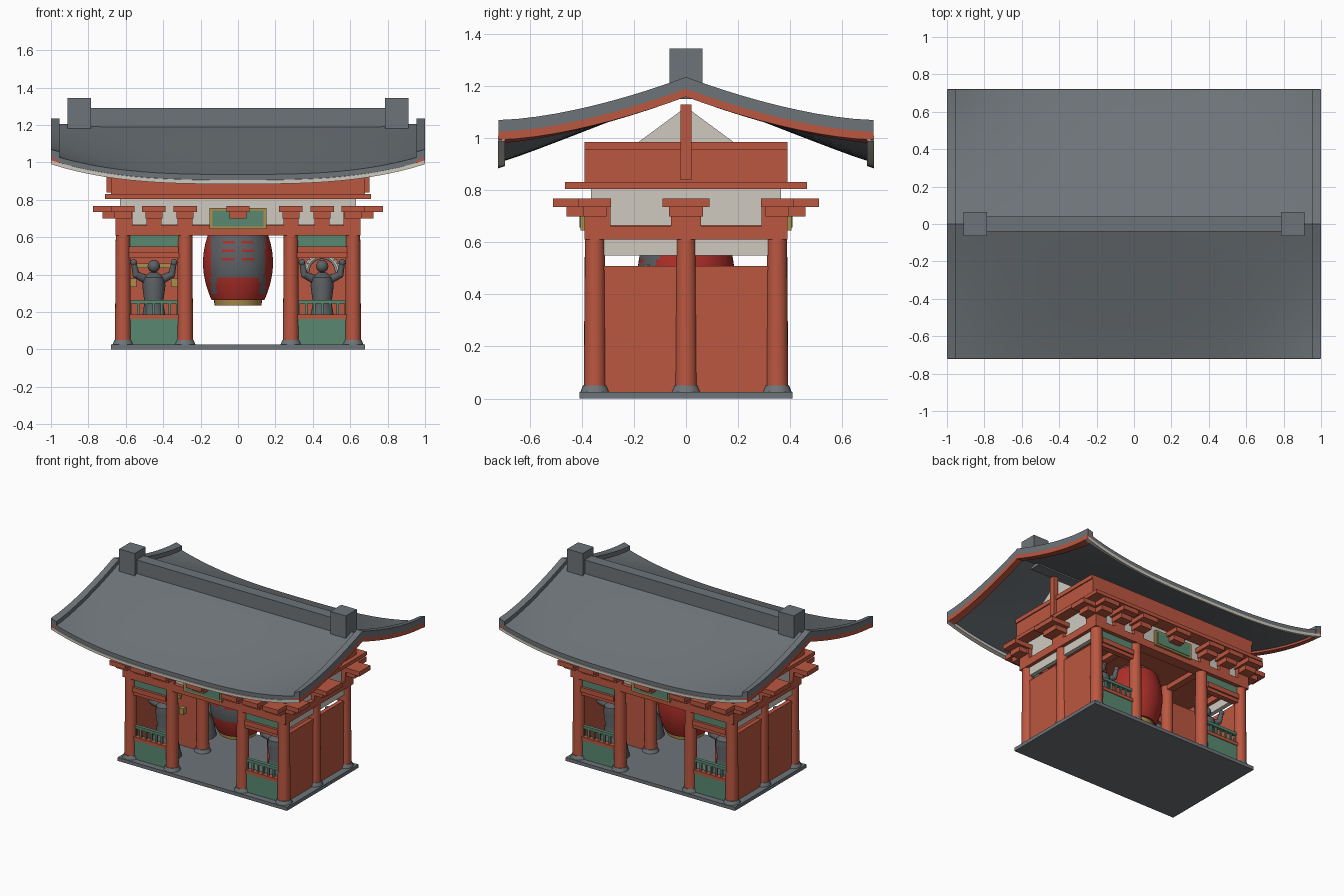
import bpy, bmesh, math
from mathutils import Matrix, Vector

cube = bpy.data.objects.get("Cube")
if cube:
    bpy.data.objects.remove(cube)


def material(name, r, g, b):
    m = bpy.data.materials.new(name)
    m.use_nodes = True
    m.diffuse_color = (r, g, b, 1)
    m.node_tree.nodes["Principled BSDF"].inputs["Base Color"].default_value = (r, g, b, 1)
    return m


RED = material("vermilion", .50, .095, .052)
GREY = material("tile_grey", .155, .175, .19)
DARK = material("dark_grey", .11, .12, .13)
WHITE = material("plaster_white", .62, .59, .53)
GREEN = material("panel_green", .10, .25, .165)
GOLD = material("gold", .42, .27, .07)
CRIMSON = material("lantern_red", .42, .028, .022)


def finish(name, bm, *mats, smooth=False):
    bmesh.ops.recalc_face_normals(bm, faces=bm.faces)
    me = bpy.data.meshes.new(name)
    bm.to_mesh(me)
    bm.free()
    for m in mats:
        me.materials.append(m)
    if smooth:
        me.shade_smooth()
        me.set_sharp_from_angle(angle=math.radians(35))
    ob = bpy.data.objects.new(name, me)
    bpy.context.collection.objects.link(ob)
    return ob


def add_box(bm, centre, size):
    mat = Matrix.Translation(centre) @ Matrix.Diagonal((*size, 1))
    bmesh.ops.create_cube(bm, size=1, matrix=mat)


def boxes(name, mat, items):
    """Each item is (x, y, width, depth, bottom, top)."""
    bm = bmesh.new()
    for x, y, w, d, z0, z1 in items:
        add_box(bm, (x, y, (z0 + z1) / 2), (w, d, z1 - z0))
    return finish(name, bm, mat)


def add_rod(bm, a, b, r1, r2, sides=12):
    a, b = Vector(a), Vector(b)
    rot = (b - a).to_track_quat('Z', 'Y').to_matrix().to_4x4()
    bmesh.ops.create_cone(bm, cap_ends=True, segments=sides, radius1=r1, radius2=r2,
                          depth=(b - a).length, matrix=Matrix.Translation((a + b) / 2) @ rot)


def add_ball(bm, p, r):
    bmesh.ops.create_uvsphere(bm, u_segments=14, v_segments=8, radius=r,
                              matrix=Matrix.Translation(p))


def lathe(bm, profile, x, y, steps):
    vs = [bm.verts.new((x + r, y, z)) for r, z in profile]
    es = [bm.edges.new(p) for p in zip(vs, vs[1:])]
    bmesh.ops.spin(bm, geom=vs + es, cent=(x, y, 0), axis=(0, 0, 1),
                   angle=math.tau, steps=steps, use_merge=True)
    bmesh.ops.remove_doubles(bm, verts=bm.verts, dist=.0005)


SIDES = (-1, 1)
CX, IX, CY, BAY = .615, .283, .35, .45   # column lines and bay centre
SPAN = CX - IX

# Ground slab, columns and footing stones
boxes("base_slab", GREY, [(0, 0, 1.36, .82, 0, .025)])
columns, stones = bmesh.new(), bmesh.new()
for x in (-CX, -IX, IX, CX):
    for y in (-CY, 0, CY):
        add_rod(columns, (x, y, .025), (x, y, .665), .043, .038, 20)
        add_rod(stones, (x, y, .025), (x, y, .05), .056, .046, 20)
finish("columns", columns, RED, smooth=True)
finish("column_stones", stones, GREY, smooth=True)

# Walls, tie beams and ceiling
boxes("side_walls", RED, [(s * CX, 0, .03, 2 * CY, .025, .51) for s in SIDES])
boxes("side_plaster", WHITE, [(s * CX, 0, .03, 2 * CY, .55, .61) for s in SIDES])
boxes("inner_walls", RED, [(s * BAY, 0, SPAN, .03, .025, .55) for s in SIDES])
boxes("tie_beams", RED,
      [(0, s * CY, 1.31, .08, .61, .663) for s in SIDES] +
      [(s * CX, 0, .08, .78, .61, .663) for s in SIDES] +
      [(s * IX, 0, .05, .7, .62, .66) for s in SIDES])
boxes("ceiling", RED, [(0, 0, 1.22, .7, .655, .67)])
boxes("upper_plaster", WHITE, [(0, 0, 1.26, .73, .665, .81)])

# Front and back bay screens
bays = [(sx * BAY, sy * CY) for sx in SIDES for sy in SIDES]
boxes("bay_panels", GREEN, [(x, y, SPAN, .03, .025, .165) for x, y in bays] +
      [(x, y, SPAN, .025, .55, .612) for x, y in bays])
boxes("bay_beams", RED, [(x, y, SPAN, .04, .163, .187) for x, y in bays] +
      [(x, y, .265, .06, .515, .55) for x, y in bays] +
      [(x, y, SPAN, .04, .49, .516) for x, y in bays])
boxes("bay_railings", GREEN, [(x, y, SPAN, .025, .245, .265) for x, y in bays] +
      [(x + i * .042, y, .013, .013, .185, .25) for x, y in bays for i in range(-3, 4)])

# Stepped bracket clusters
brackets = []
tiers = [(.08, .04, .663, .70), (.09, .11, .70, .735), (.125, .16, .735, .768)]
for s in SIDES:
    for x in (-CX, -BAY, -IX, 0, IX, BAY, CX):
        for w, reach, z0, z1 in tiers:
            inner = .06 if abs(x) == CX else .04
            brackets.append((x, s * (CY + (reach - inner) / 2), w, reach + inner, z0, z1))
    for y in (-CY, 0, CY):
        for w, reach, z0, z1 in tiers:
            wide = w * 1.45 if y == 0 else w
            brackets.append((s * (CX + (reach - .05) / 2), y, reach + .05, wide, z0, z1))
boxes("brackets", RED, brackets)

# Name board on both faces
boxes("board_frame", GOLD, [(0, s * .395, .305, .02, .645, .757) for s in SIDES])
boxes("board_panel", GREEN, [(0, s * .403, .275, .012, .658, .744) for s in SIDES])

# Upper storey, gables and gable posts
boxes("eave_plate", RED, [(0, 0, 1.42, .93, .805, .831)])
boxes("upper_body", RED, [(0, 0, 1.36, .78, .81, .956), (0, 0, 1.375, .78, .955, .985)])
boxes("gable_posts", RED, [(s * .685, 0, .035, .042, .84, 1.13) for s in SIDES])
gable = bmesh.new()
tri = gable.faces.new([gable.verts.new((-.66, y, z))
                       for y, z in ((-.19, .98), (.19, .98), (0, 1.12))])
ext = bmesh.ops.extrude_face_region(gable, geom=[tri])["geom"]
bmesh.ops.translate(gable, vec=(1.32, 0, 0),
                    verts=[v for v in ext if isinstance(v, bmesh.types.BMVert)])
finish("gable_plaster", gable, WHITE)


# Curved roof: drops concavely to the eaves, which lift towards the ends
def roof_z(x, y):
    t = abs(y) / .72
    return 1.205 - .165 * (1 - max(0, 1 - t) ** 1.6) + .105 * t * t * (abs(x) ** 3 - 1)


def roof_strip(name, mat, xs, ys, top, bottom, nx, ny):
    bm = bmesh.new()
    bmesh.ops.create_grid(bm, x_segments=nx, y_segments=ny, size=1)
    for v in bm.verts:
        x = xs[0] + (xs[1] - xs[0]) * (v.co.x + 1) / 2
        y = ys[0] + (ys[1] - ys[0]) * (v.co.y + 1) / 2
        v.co = (x, y, roof_z(x, y) + top)
    ext = bmesh.ops.extrude_face_region(bm, geom=list(bm.faces))["geom"]
    bmesh.ops.translate(bm, vec=(0, 0, bottom - top),
                        verts=[v for v in ext if isinstance(v, bmesh.types.BMVert)])
    finish(name, bm, mat, smooth=True)


roof_strip("roof", GREY, (-.99, .99), (-.718, .718), 0, -.03, 28, 20)
for s, side in ((-1, "right"), (1, "left")):
    ends = sorted((s * .955, s))
    roof_strip("verge_tiles_" + side, GREY, ends, (-.72, .72), .03, -.015, 1, 20)
    roof_strip("bargeboard_" + side, RED, ends, (-.72, .72), -.015, -.046, 1, 20)
for s, side in ((-1, "front"), (1, "back")):
    roof_strip("eave_fascia_" + side, WHITE, (-.998, .998), sorted((s * .695, s * .722)),
               -.029, -.05, 28, 1)
boxes("ridge", GREY, [(0, 0, 1.7, .08, 1.15, 1.29)])
boxes("ridge_ends", GREY, [(s * .848, 0, .125, .126, 1.18, 1.345) for s in SIDES])

# Great lantern with dark painted bars on the front
lantern = bmesh.new()
rings = 24
shape = [(.125 + .062 * math.sin(math.pi * (.06 + .8 * i / rings)) ** .8, .265 + .36 * i / rings)
         for i in range(rings + 1)]
lathe(lantern, [(0, .265)] + shape + [(0, .625)], 0, 0, 64)
for f in lantern.faces:
    c = f.calc_center_median()
    if c.y < -.06 and .29 < c.z < .615:
        ax = abs(c.x)
        row = int((c.z - .265) / .015)
        slot = .02 < ax < .085 and row in (14, 17, 20)
        f.material_index = int((ax < .115 and c.z > .385 and not slot) or .115 < ax < .145)
finish("lantern", lantern, CRIMSON, DARK, smooth=True)
band = bmesh.new()
add_rod(band, (0, 0, .235), (0, 0, .27), .125, .13, 32)
finish("lantern_foot", band, GOLD, smooth=True)
cap = bmesh.new()
add_rod(cap, (0, 0, .62), (0, 0, .66), .13, .12, 32)
finish("lantern_cap", cap, DARK, smooth=True)

# Guardian figures with raised arms, on rocky plinths
SY = .2
for sx in SIDES:
    for sy in SIDES:
        x, y = sx * BAY, sy * SY
        bm = bmesh.new()
        lathe(bm, [(0, .025), (.115, .025), (.09, .14), (.06, .19), (.05, .25), (.062, .34),
                   (.055, .385), (.025, .41), (0, .415)], x, y, 14)
        add_ball(bm, (x, y, .445), .034)
        for s in SIDES:
            shoulder, elbow = (x + s * .045, y, .375), (x + s * .095, y + sy * .02, .40)
            hand = (x + s * .108, y + sy * .03, .465)
            add_rod(bm, shoulder, elbow, .024, .019)
            add_rod(bm, elbow, hand, .019, .014)
            add_ball(bm, elbow, .02)
            add_ball(bm, hand, .018)
        finish("guardian_%s_%s" % ("left" if sx > 0 else "right", "back" if sy > 0 else "front"),
               bm, DARK, smooth=True)

# Wind bag behind one front guardian, drums behind the other
bag = bmesh.new()
arc = [(BAY + .085 * math.cos(a), -SY + .05, .415 + .085 * math.sin(a))
       for a in (math.pi * i / 12 for i in range(13))]
for a, b in zip(arc, arc[1:]):
    add_rod(bag, a, b, .017, .017, 10)
finish("wind_bag", bag, WHITE, smooth=True)
boxes("drums", GOLD, [(-BAY, -SY + .06, .18, .02, .435, .46)] +
      [(-BAY + s * .11, -SY + .05, .035, .035, .335, .38) for s in SIDES])
